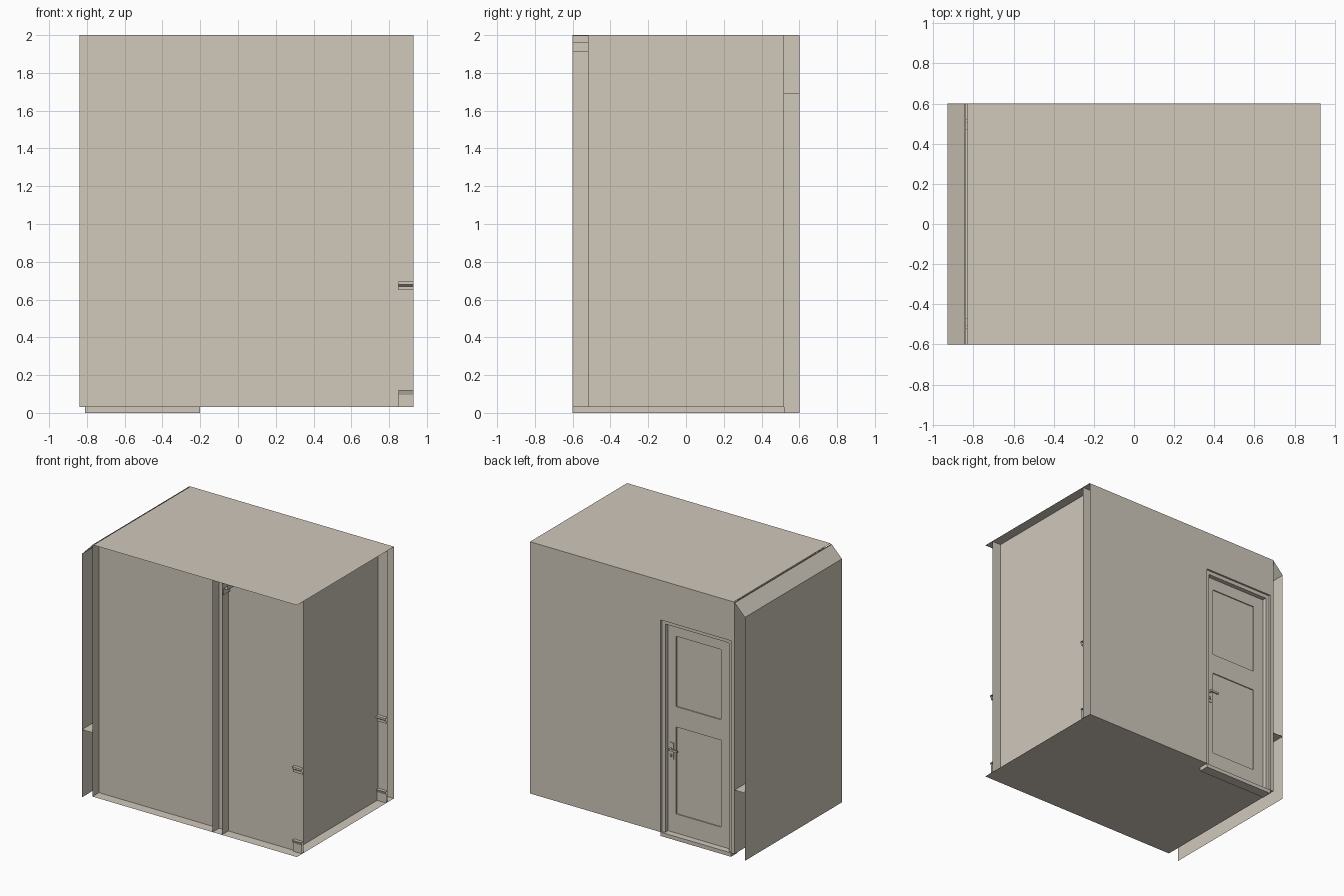
import bpy, bmesh
from mathutils import Vector

if "Cube" in bpy.data.objects:
    bpy.data.objects.remove(bpy.data.objects["Cube"])

# one warm grey plaster colour for everything
mat = bpy.data.materials.new("warm plaster")
mat.diffuse_color = (0.63, 0.58, 0.50, 1)
mat.use_nodes = True
mat.node_tree.nodes["Principled BSDF"].inputs["Base Color"].default_value = mat.diffuse_color


def make(name, bm):
    me = bpy.data.meshes.new(name)
    bm.to_mesh(me)
    bm.free()
    me.materials.append(mat)
    ob = bpy.data.objects.new(name, me)
    bpy.context.collection.objects.link(ob)
    return ob


def quads(name, *faces):
    """Flat sheets, each given by its corners."""
    bm = bmesh.new()
    for f in faces:
        bm.faces.new([bm.verts.new(p) for p in f])
    return make(name, bm)


def sheet_x(x, y0, y1, z0, z1):
    return [(x, y0, z0), (x, y1, z0), (x, y1, z1), (x, y0, z1)]


def sheet_y(y, x0, x1, z0, z1):
    return [(x0, y, z0), (x1, y, z0), (x1, y, z1), (x0, y, z1)]


def sheet_z(z, x0, x1, y0, y1):
    return [(x0, y0, z), (x1, y0, z), (x1, y1, z), (x0, y1, z)]


def boxes(name, *bounds):
    bm = bmesh.new()
    for x0, x1, y0, y1, z0, z1 in bounds:
        r = bmesh.ops.create_cube(bm, size=1)
        for v in r["verts"]:
            v.co = ((x0 + x1) / 2 + v.co.x * (x1 - x0),
                    (y0 + y1) / 2 + v.co.y * (y1 - y0),
                    (z0 + z1) / 2 + v.co.z * (z1 - z0))
    return make(name, bm)


def moulding(name, profile, start, end, out):
    """Sweep an (out, height) profile straight from start to end."""
    bm = bmesh.new()
    o = Vector((out[0], out[1], 0))
    rows = [[bm.verts.new(Vector((p[0], p[1], 0)) + o * d + Vector((0, 0, z)))
             for d, z in profile] for p in (start, end)]
    for i in range(len(profile) - 1):
        bm.faces.new((rows[0][i], rows[1][i], rows[1][i + 1], rows[0][i + 1]))
    bmesh.ops.recalc_face_normals(bm, faces=bm.faces)
    return make(name, bm)


X0, XIN, XR, Y = -0.93, -0.84, 0.93, 0.6
F, T, W = 0.03, 2.0, 0.52          # floor, ceiling, inner wall offset
PA, PB, XS = 0.20, 0.28, 0.85      # partition faces, right inner wall
D0, D1, DT = -0.81, -0.20, 1.69    # door opening

# floor, roof
quads("floor", sheet_z(F, XIN, XR, -Y, Y))
quads("roof", sheet_z(T, -0.832, XR, -Y, Y))

# outer left wall, sloping eave and ledge inside the cavity
quads("outer_left_wall", sheet_x(X0, -Y, Y, 0, 1.905))
quads("sloping_eave", [(X0, -Y, 1.905), (X0, Y, 1.905),
                       (-0.842, Y, 1.995), (-0.842, -Y, 1.995)])
quads("cavity_ledge", sheet_z(0.53, X0, XIN, -Y, Y))
quads("inner_left_wall", sheet_x(XIN, -Y, Y, F, T))

# outer back wall around the door
quads("outer_back_wall", sheet_y(Y, D1, XR, F, T), sheet_y(Y, D0, D1, DT, T),
      sheet_y(Y, XIN, D0, F, T))

# inner walls
quads("front_wall", sheet_y(-W, XIN, PA, F, T), sheet_y(-W, PA, PB, F, T),
      sheet_y(-W, PB, XR, F, T))
quads("partition", sheet_x(PA, -Y, W, F, T), sheet_x(PB, -Y, W, F, T))
quads("right_wall", sheet_x(XS, -W, W, F, T))
quads("inner_back_wall", sheet_y(W, D1, PA, F, T), sheet_y(W, D0, D1, DT, T),
      sheet_y(W, XIN, D0, F, T), sheet_y(W, PB, XR, F, T))

# door reveal, threshold and frame
quads("door_reveal", sheet_x(D0, W, Y, 0, DT), sheet_x(D1, W, Y, 0, DT),
      sheet_z(DT, D0, D1, W, Y))
boxes("threshold", (D0, D1, W, Y, 0, F))
boxes("door_frame", (D0, D0 + 0.03, 0.53, 0.585, F, DT),
      (D1 - 0.03, D1, 0.53, 0.585, F, DT),
      (D0 + 0.03, D1 - 0.03, 0.53, 0.585, DT - 0.03, DT))
boxes("inner_door_casing", (XIN, D0, 0.505, 0.52, F, 1.72),
      (D1, D1 + 0.03, 0.505, 0.52, F, 1.72), (D0, D1, 0.505, 0.52, DT, 1.72))

# door leaf: stiles and rails around two recessed panels
L0, L1, P0, P1 = D0 + 0.03, D1 - 0.03, -0.69, -0.30
boxes("door_stiles_and_rails",
      (L0, P0, 0.53, 0.55, F, 1.66), (P1, L1, 0.53, 0.55, F, 1.66),
      (P0, P1, 0.53, 0.55, F, 0.18), (P0, P1, 0.53, 0.55, 0.86, 1.02),
      (P0, P1, 0.53, 0.55, 1.57, 1.66))
boxes("door_panels", (P0, P1, 0.535, 0.542, 0.18, 0.86),
      (P0, P1, 0.535, 0.542, 1.02, 1.57))

# door handles on both sides
for side, y, s in (("outer", 0.55, 1), ("inner", 0.53, -1)):
    def span(a, b):
        return tuple(sorted((y + s * a, y + s * b)))
    boxes(side + "_door_handle",
          (-0.28, -0.245, *span(0, 0.006), 0.60, 0.73),
          (-0.268, -0.256, *span(0.006, 0.03), 0.675, 0.69),
          (-0.33, -0.256, *span(0.022, 0.032), 0.675, 0.69),
          (-0.27, -0.255, *span(0.006, 0.014), 0.62, 0.64))

# moulding profiles
SKIRT = [(0, F), (0.015, F), (0.015, 0.095), (0.025, 0.12), (0, 0.12)]
DADO = [(0, 0.65), (0.012, 0.65), (0.012, 0.67), (0.026, 0.68),
        (0.026, 0.695), (0, 0.695)]
CORNICE = [(0, 1.91), (0.015, 1.91), (0.015, 1.96), (0.05, 1.96), (0.05, T - 0.002)]
KINDS = (("skirting", SKIRT), ("dado_rail", DADO), ("cornice", CORNICE))

# mouldings inside both rooms
for room, x0, x1 in (("hall", XIN, PA), ("side_room", PB, XS)):
    back = D1 + 0.03 if room == "hall" else x0
    for kind, prof in KINDS:
        b = x0 if kind == "cornice" else back
        for side, a, e, n in (("front", (x0, -W), (x1, -W), (0, 1)),
                              ("back", (b, W), (x1, W), (0, -1)),
                              ("left", (x0, -W), (x0, W), (1, 0)),
                              ("right", (x1, -W), (x1, W), (-1, 0))):
            moulding(f"{room}_{side}_{kind}", prof, a, e, n)

# short mouldings on the wall ends left outside the rooms
for kind, prof in KINDS[:2]:
    moulding("front_stub_" + kind, prof, (XS, -W), (XR, -W), (0, -1))
    moulding("back_stub_" + kind, prof, (XS, W), (XR, W), (0, -1))
moulding("partition_stub_cornice", CORNICE, (PB, -Y), (PB, -W), (1, 0))
